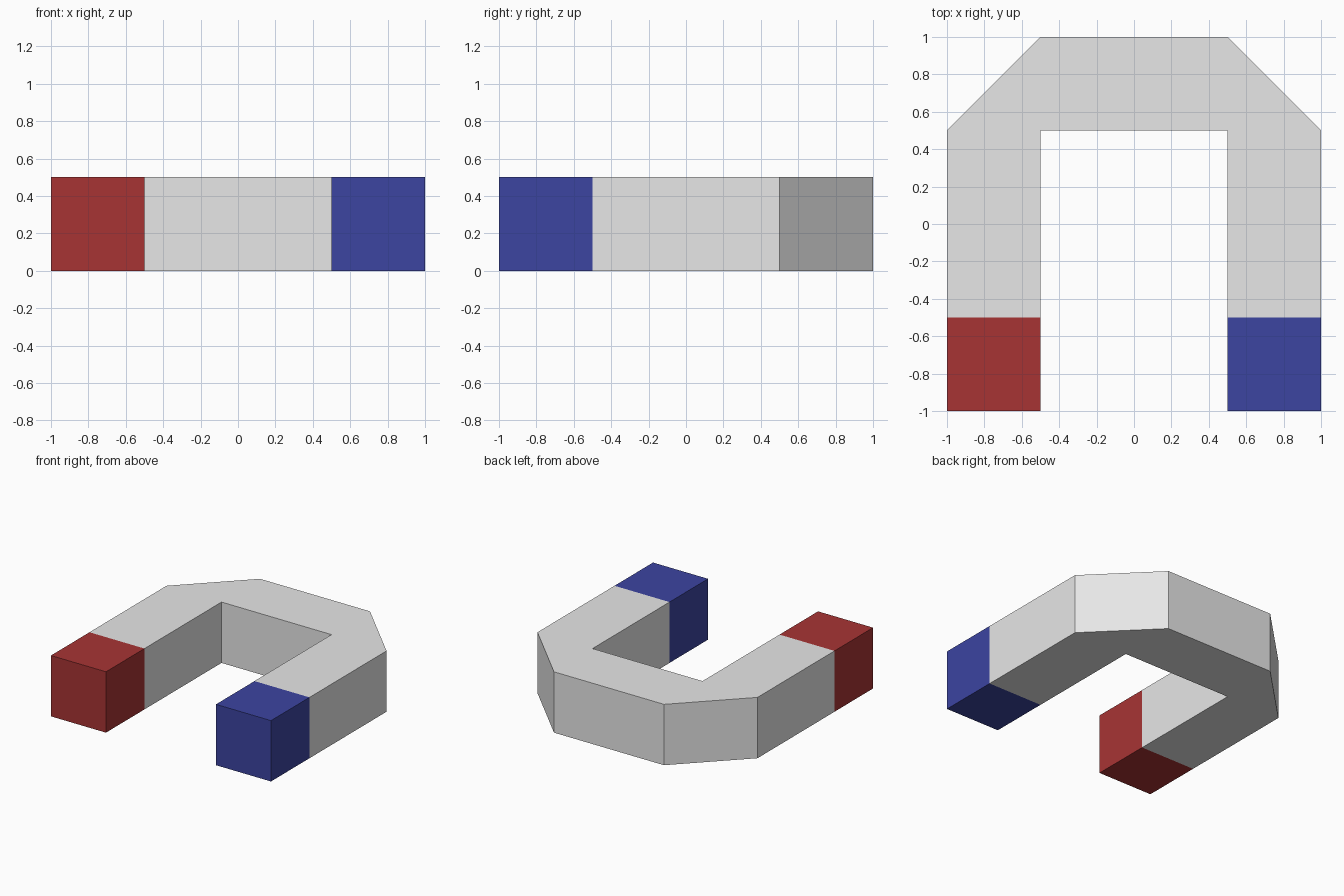
import bpy
import bmesh

if "Cube" in bpy.data.objects:
    bpy.data.objects.remove(bpy.data.objects["Cube"])

HEIGHT = 0.5


def material(name, rgb):
    mat = bpy.data.materials.new(name)
    mat.diffuse_color = (*rgb, 1.0)
    mat.use_nodes = True
    mat.node_tree.nodes["Principled BSDF"].inputs["Base Color"].default_value = mat.diffuse_color
    return mat


def prism(name, outline, mat, open_y):
    """Extrude a plan outline upward, leaving the joint faces at y = open_y open."""
    bm = bmesh.new()
    base = bm.faces.new([bm.verts.new((x, y, 0)) for x, y in outline])
    ext = bmesh.ops.extrude_face_region(bm, geom=[base], use_keep_orig=True)
    top = [v for v in ext["geom"] if isinstance(v, bmesh.types.BMVert)]
    bmesh.ops.translate(bm, verts=top, vec=(0, 0, HEIGHT))
    bmesh.ops.recalc_face_normals(bm, faces=bm.faces)
    joints = [f for f in bm.faces if all(abs(v.co.y - open_y) < 1e-4 for v in f.verts)]
    bmesh.ops.delete(bm, geom=joints, context="FACES")
    mesh = bpy.data.meshes.new(name)
    bm.to_mesh(mesh)
    bm.free()
    mesh.materials.append(mat)
    obj = bpy.data.objects.new(name, mesh)
    bpy.context.collection.objects.link(obj)
    return obj


grey = material("light grey", (0.8, 0.8, 0.8))
red = material("red", (0.387, 0.034, 0.034))
blue = material("blue", (0.045, 0.058, 0.357))

# U-shaped body with chamfered back corners: right half, then mirrored left half
right = [(0.5, 0.5), (0.5, -0.5), (1, -0.5), (1, 0.5), (0.5, 1)]
left = [(-x, y) for x, y in reversed(right)]
prism("magnet_body", right + left, grey, -0.5)

# Coloured pole tips
for name, side, mat in (("left_pole", -1, red), ("right_pole", 1, blue)):
    tip = [(0.5, -1), (1, -1), (1, -0.5), (0.5, -0.5)]
    prism(name, [(side * x, y) for x, y in tip], mat, -0.5)
